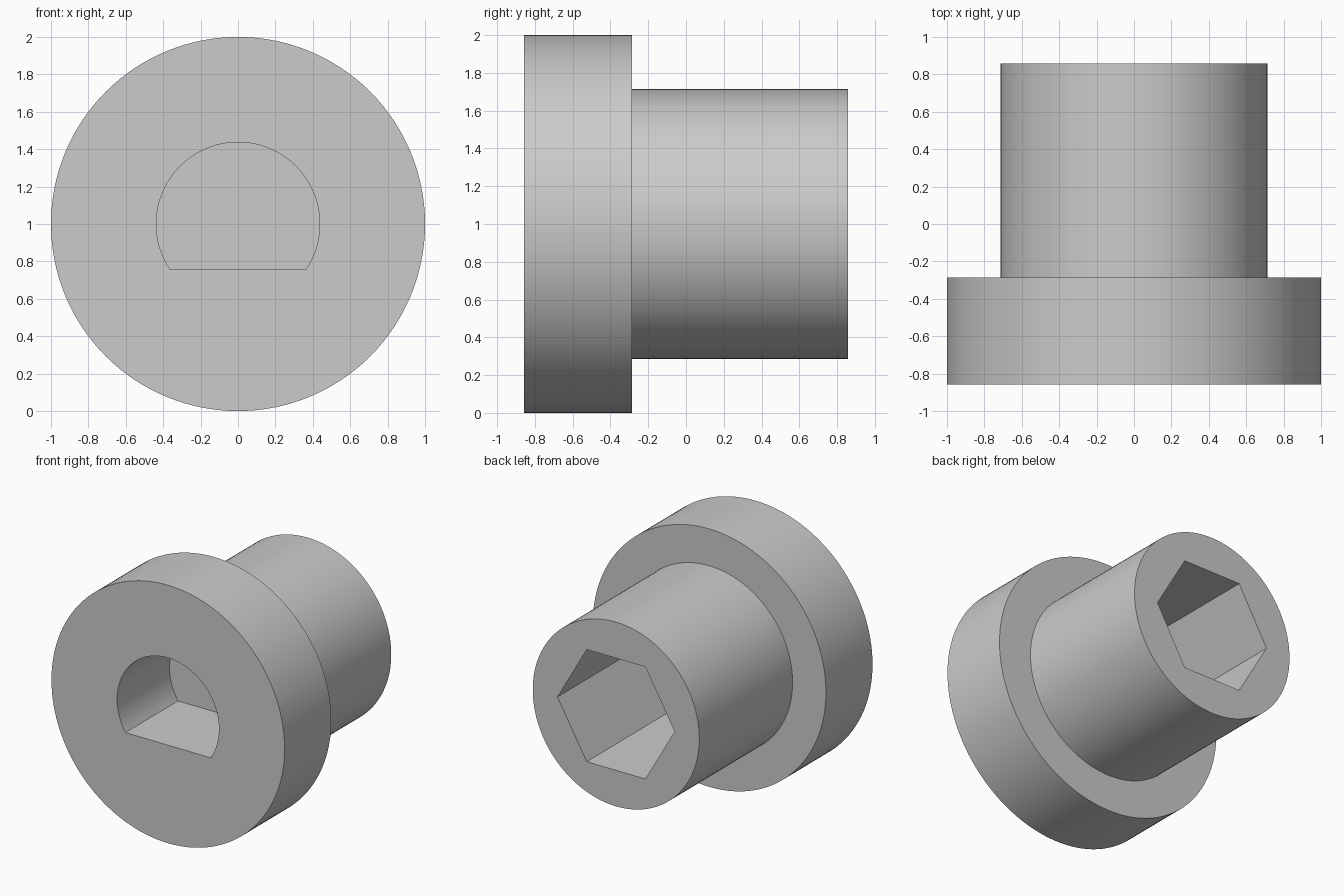
import bpy
import bmesh
from math import sin, cos, pi, asin, radians

cube = bpy.data.objects.get("Cube")
if cube:
    bpy.data.objects.remove(cube, do_unlink=True)

U = 1 / 14             # design unit: the flange radius is 14 units
FRONT, BACK = -12 * U, 12 * U
STEP = FRONT + 8 * U   # where the flange meets the shaft
SEGMENTS = 128

grey = bpy.data.materials.new("plain grey")
grey.use_nodes = True
colour = (0.6, 0.6, 0.6, 1)
grey.diffuse_color = colour
grey.node_tree.nodes["Principled BSDF"].inputs["Base Color"].default_value = colour


def arc(radius, start, end, count):
    """Points (x, z) from start to end angle, about the axis at z = 1."""
    return [(radius * cos(start + (end - start) * i / count),
             1 + radius * sin(start + (end - start) * i / count))
            for i in range(count + 1)]


def circle(radius, count):
    return arc(radius, 0, 2 * pi, count)[:-1]


def loft(name, sections):
    """Join matching outlines placed along y and cap both ends."""
    bm = bmesh.new()
    rings = [[bm.verts.new((x, y, z)) for x, z in outline] for y, outline in sections]
    for a, b in zip(rings, rings[1:]):
        for i in range(len(a)):
            j = (i + 1) % len(a)
            bm.faces.new((a[i], a[j], b[j], b[i]))
    bm.faces.new(rings[0])
    bm.faces.new(rings[-1])
    bmesh.ops.recalc_face_normals(bm, faces=bm.faces)
    mesh = bpy.data.meshes.new(name)
    bm.to_mesh(mesh)
    bm.free()
    mesh.materials.append(grey)
    obj = bpy.data.objects.new(name, mesh)
    bpy.context.collection.objects.link(obj)
    return obj


# Flange and shaft as one stepped body
flange = circle(1, SEGMENTS)
shaft = circle(10 * U, SEGMENTS)
body = loft("flanged_bushing", [(FRONT, flange), (STEP, flange), (STEP, shaft), (BACK, shaft)])

# Blind D-shaped bore in the front, with the flat at the bottom
bore_radius = 0.437
flat = asin(0.24 / bore_radius)
d_outline = arc(bore_radius, -flat, pi + flat, 88)
d_cutter = loft("d_bore_cutter", [(FRONT - 0.1, d_outline), (FRONT + 9 * U, d_outline)])

# Blind hexagonal socket in the back, with corners to the sides
hexagon = circle(0.502, 6)
hex_cutter = loft("hex_socket_cutter", [(BACK - 14 * U, hexagon), (BACK + 0.1, hexagon)])

bpy.ops.object.select_all(action="DESELECT")
body.select_set(True)
bpy.context.view_layer.objects.active = body
for cutter in (d_cutter, hex_cutter):
    cutter.hide_render = True
    cut = body.modifiers.new(cutter.name, "BOOLEAN")
    cut.operation = "DIFFERENCE"
    cut.solver = "EXACT"
    cut.object = cutter
    bpy.ops.object.modifier_apply(modifier=cut.name)
    bpy.data.objects.remove(cutter, do_unlink=True)

bpy.ops.object.shade_smooth_by_angle(angle=radians(30))
